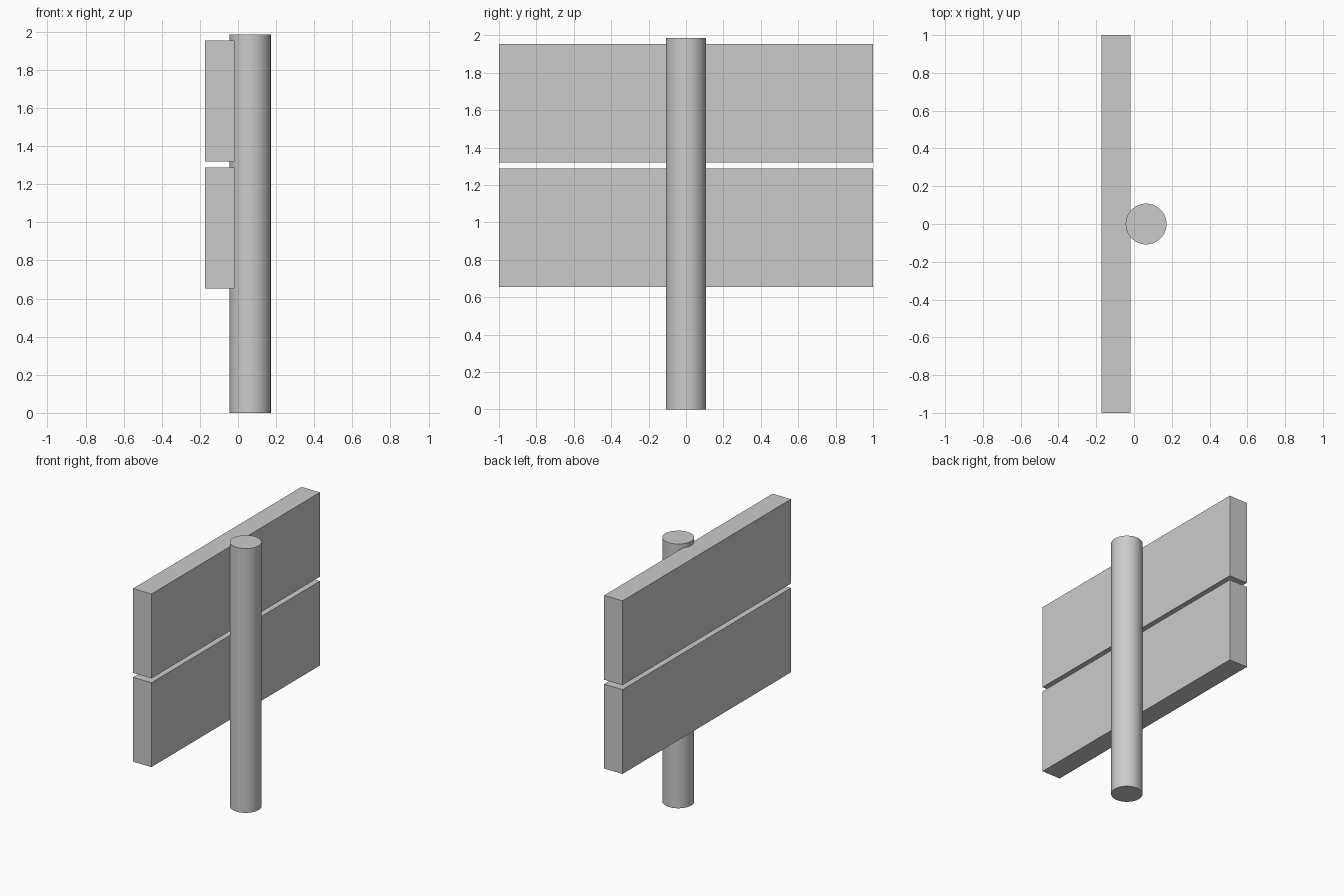
import bpy

if "Cube" in bpy.data.objects:
    bpy.data.objects.remove(bpy.data.objects["Cube"])

# Round post
bpy.ops.mesh.primitive_cylinder_add(vertices=64, radius=0.108, depth=1.986, location=(0.064, 0, 0.993))
post = bpy.context.object
post.name = "post"
bpy.ops.object.shade_smooth_by_angle()


def add_board(name, z_low, z_high):
    """Flat board spanning the full width, slightly let into the post."""
    bpy.ops.mesh.primitive_cube_add(size=1, location=(-0.096, 0, (z_low + z_high) / 2))
    board = bpy.context.object
    board.name = name
    board.scale = (0.153, 2.0, z_high - z_low)
    bpy.ops.object.transform_apply(location=False, rotation=False, scale=True)


# Two boards with a narrow gap between
add_board("lower_board", 0.653, 1.287)
add_board("upper_board", 1.32, 1.954)
